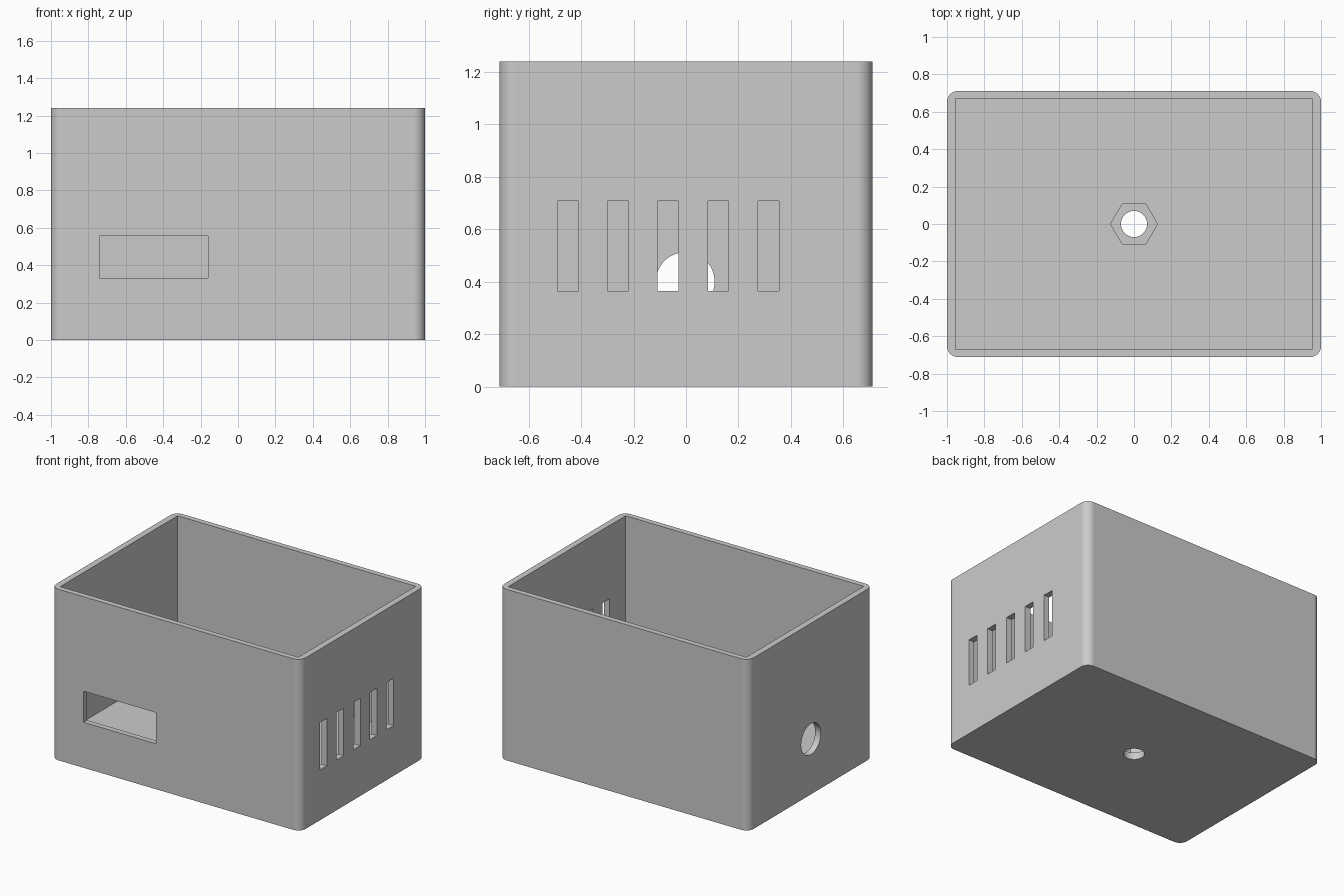
import bpy
import bmesh
from math import pi, radians
from mathutils import Matrix

old = bpy.data.objects.get("Cube")
if old:
    bpy.data.objects.remove(old, do_unlink=True)

# Overall sizes
HX, HY, HEIGHT = 1.0, 0.712, 1.24
INNER_X, INNER_Y, FLOOR = 0.955, 0.672, 0.16
CORNER = 0.06

grey = bpy.data.materials.new("plain_grey")
grey.use_nodes = True
colour = (0.6, 0.6, 0.6, 1)
grey.diffuse_color = colour
grey.node_tree.nodes["Principled BSDF"].inputs["Base Color"].default_value = colour


def finish(name, bm):
    mesh = bpy.data.meshes.new(name)
    bm.to_mesh(mesh)
    bm.free()
    mesh.materials.append(grey)
    obj = bpy.data.objects.new(name, mesh)
    bpy.context.collection.objects.link(obj)
    return obj


def block(name, x, y, z, bevel=0):
    """Box from (low, high) ranges, with optional rounded upright edges."""
    bm = bmesh.new()
    bmesh.ops.create_cube(bm, size=1)
    for v in bm.verts:
        v.co = [r[0] if c < 0 else r[1] for c, r in zip(v.co, (x, y, z))]
    if bevel:
        upright = [e for e in bm.edges
                   if abs(e.verts[0].co.z - e.verts[1].co.z) > 0.1]
        bmesh.ops.bevel(bm, geom=upright, offset=bevel, segments=10,
                        profile=0.5, affect='EDGES')
    return finish(name, bm)


def prism(name, sides, radius, depth, centre, turn=Matrix()):
    bm = bmesh.new()
    bmesh.ops.create_cone(bm, cap_ends=True, segments=sides, radius1=radius,
                          radius2=radius, depth=depth,
                          matrix=Matrix.Translation(centre) @ turn)
    return finish(name, bm)


# Enclosure body with rounded upright corners
body = block("enclosure", (-HX, HX), (-HY, HY), (0, HEIGHT), CORNER)

# Cavity and front window
cutters = [
    block("cavity", (-INNER_X, INNER_X), (-INNER_Y, INNER_Y), (FLOOR, 1.5)),
    block("front_window", (-0.74, -0.16), (-0.8, -0.6), (0.33, 0.555)),
]

# Row of vent slots in the left wall
for i in range(5):
    y = -0.45 + i * 0.191
    cutters.append(block("vent_slot", (0.9, 1.1), (y - 0.04, y + 0.04), (0.365, 0.708)))

# Cable hole in the right wall
cutters.append(prism("cable_hole", 64, 0.112, 0.2, (-1, -0.003, 0.4),
                     Matrix.Rotation(pi / 2, 4, 'Y')))

# Nut pocket and bolt hole in the floor; hexagon points lie along x
cutters.append(prism("nut_pocket", 6, 0.125, 0.2, (0, 0, 0.15),
                     Matrix.Rotation(pi / 2, 4, 'Z')))
cutters.append(prism("bolt_hole", 48, 0.07, 0.6, (0, 0, 0)))

bpy.context.view_layer.objects.active = body
for cutter in cutters:
    mod = body.modifiers.new(cutter.name, 'BOOLEAN')
    mod.operation = 'DIFFERENCE'
    mod.solver = 'EXACT'
    mod.object = cutter
    bpy.ops.object.modifier_apply(modifier=mod.name)
    bpy.data.objects.remove(cutter, do_unlink=True)

# Smooth curved walls, crisp edges
bpy.ops.object.select_all(action='DESELECT')
body.select_set(True)
bpy.ops.object.shade_smooth_by_angle(angle=radians(30))
normals = body.modifiers.new("flat_sides", 'WEIGHTED_NORMAL')
normals.keep_sharp = True
